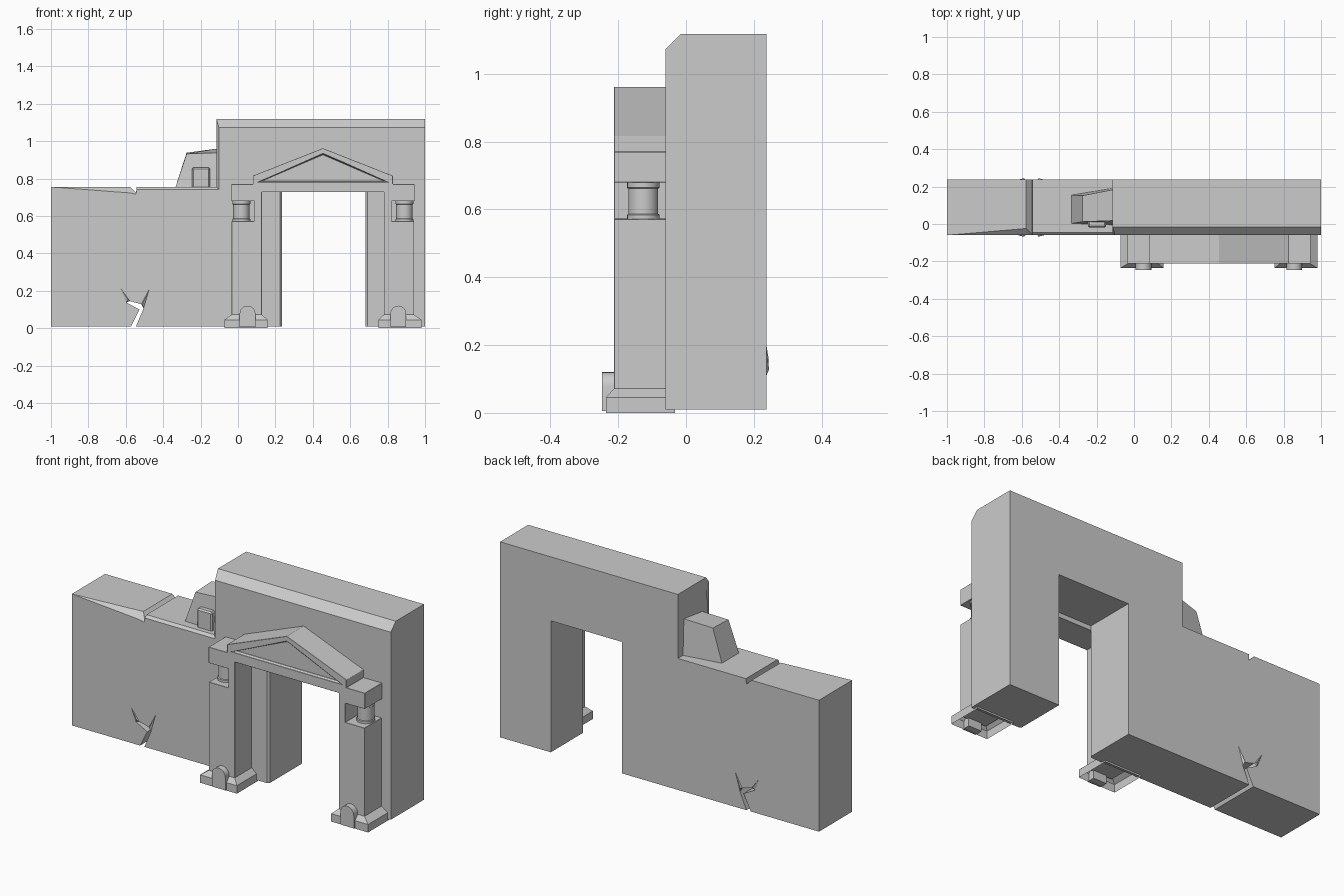
import bpy, bmesh, math

if "Cube" in bpy.data.objects:
    bpy.data.objects.remove(bpy.data.objects["Cube"])

MID = 0.454                      # mirror line of the portal
FRONT, BACK = -0.06, 0.237       # wall faces


def finish(name, bm, bevel=0.0, smooth=False):
    bmesh.ops.remove_doubles(bm, verts=bm.verts, dist=1e-5)
    bmesh.ops.recalc_face_normals(bm, faces=bm.faces)
    me = bpy.data.meshes.new(name)
    bm.to_mesh(me)
    bm.free()
    ob = bpy.data.objects.new(name, me)
    bpy.context.collection.objects.link(ob)
    if bevel:
        m = ob.modifiers.new("edge", 'BEVEL')
        m.width, m.segments, m.limit_method = bevel, 1, 'ANGLE'
    if smooth:
        bpy.ops.object.select_all(action='DESELECT')
        ob.select_set(True)
        bpy.context.view_layer.objects.active = ob
        bpy.ops.object.shade_smooth_by_angle(angle=math.radians(35))
    return ob


def loft(name, rings, capped=True, **kw):
    """Solid through equal-length rings of 3D points."""
    bm = bmesh.new()
    vs = [[bm.verts.new(p) for p in r] for r in rings]
    n = len(vs[0])
    for a, b in zip(vs, vs[1:]):
        for i in range(n):
            j = (i + 1) % n
            bm.faces.new((a[i], a[j], b[j], b[i]))
    if capped:
        bm.faces.new(vs[0])
        bm.faces.new(vs[-1])
    return finish(name, bm, **kw)


def prism(name, pts, y0, y1, **kw):
    return loft(name, [[(x, y, z) for x, z in pts] for y in (y0, y1)], **kw)


def rect(x0, x1, y0, y1, z):
    return [(x0, y0, z), (x1, y0, z), (x1, y1, z), (x0, y1, z)]


# Wall outline with doorway and crack: x, z, front chamfer (dx, dz, dy)
wall = [
    (-1, .01, 0, 0, 0), (-1, .755, 0, 0, 0),
    (-.577, .755, 0, -.032, .036), (-.545, .724, 0, -.008, .006),
    (-.542, .755, 0, -.014, .014), (-.115, .755, .013, -.014, .014),
    (-.115, 1.118, .013, -.045, .045), (1, 1.118, 0, -.045, .045),
    (1, .01, 0, 0, 0), (.682, .01, .01, 0, .01),
    (.682, .755, .01, .01, .01), (.235, .755, -.01, .01, .01),
    (.235, .01, -.01, 0, .01),
    (-.545, .01, 0, 0, 0), (-.505, .105, 0, 0, 0),
    (-.474, .21, 0, 0, 0), (-.517, .128, 0, 0, 0),
    (-.578, .145, 0, 0, 0), (-.627, .212, 0, 0, 0),
    (-.598, .137, 0, 0, 0), (-.527, .1, 0, 0, 0), (-.572, .01, 0, 0, 0)]
loft("ruined_wall", [
    [(x + a, FRONT, z + b) for x, z, a, b, c in wall],
    [(x, FRONT + c, z) for x, z, a, b, c in wall],
    [(x, BACK, z) for x, z, a, b, c in wall]])

# Raised flakes over the two crack arms, front and back
arms = (((-.627, .212), (-.598, .137), (-.578, .145)),
        ((-.474, .21), (-.505, .105), (-.517, .128)))
for y, d in ((FRONT, -1), (BACK, 1)):
    for tip, a, b in arms:
        bm = bmesh.new()
        t, p, q = [bm.verts.new((x, y - d * .002, z)) for x, z in (tip, a, b)]
        o = bm.verts.new(((a[0] + b[0]) / 2, y + d * .008, (a[1] + b[1]) / 2 + .012))
        for f in ((t, p, q), (t, p, o), (p, q, o), (q, t, o)):
            bm.faces.new(f)
        finish("crack_flake", bm)

# Portal: both pilasters, lintel and pediment as one mirrored profile
half = [(.128, .728), (.128, .05), (-.034, .05), (-.034, .572), (.087, .572), (.087, .68),
        (-.036, .68), (-.036, .77), (.08, .77), (.08, .815)]
mir = [(2 * MID - x, z) for x, z in half]
portal = prism("portal_frame", half + [(MID, .962)] + mir[::-1], -.212, -.05)

# Sunken triangle in the pediment, with sloping rim
cut = loft("pediment_cutter", [
    [(MID - w, y, z0), (MID, y, z1), (MID + w, y, z0)]
    for w, y, z0, z1 in ((.352, -.22, .779, .937), (.33, -.195, .786, .928))])
cut.hide_render = True
cut.hide_viewport = True
m = portal.modifiers.new("recess", 'BOOLEAN')
m.object, m.operation, m.solver = cut, 'DIFFERENCE', 'EXACT'
b = portal.modifiers.new("edge", 'BEVEL')
b.width, b.segments, b.limit_method = .004, 1, 'ANGLE'

for side, s in (("left", 1), ("right", -1)):
    def mx(x):
        return x if s == 1 else 2 * MID - x

    # Stepped plinth under the pilaster, open underneath
    loft(side + "_plinth", [
        [(mx(x), y, z) for x, y, z in rect(*r)] for r in (
            (-.073, .158, -.236, -.033, 0), (-.073, .158, -.236, -.033, .045),
            (-.034, .128, -.212, -.05, .072))], capped=False)

    # Round-topped stone on the plinth
    arch = [(mx(.009), .005)]
    for i in range(13):
        t = math.pi * (1 - i / 12)
        arch.append((mx(.051 + .042 * math.cos(t)), .078 + .042 * math.sin(t)))
    arch.append((mx(.093), .005))
    prism(side + "_plinth_stone", arch, -.247, -.2, smooth=True)

    # Small turned column in the corner gap
    prof = [(.048, .57), (.048, .584), (.044, .587), (.044, .661), (.048, .664), (.048, .682)]
    loft(side + "_colonnette", [
        [(mx(.018) + r * math.cos(k * math.tau / 24), -.126 + r * math.sin(k * math.tau / 24), z)
         for k in range(24)] for r, z in prof], smooth=True)

# Sloped buttress on top of the low wall
loft("buttress", [
    [(-.337, .002, .745), (-.11, -.006, .745), (-.11, .192, .745), (-.337, .155, .745)],
    [(-.275, .012, .932), (-.11, .018, .938), (-.11, .184, .96), (-.275, .152, .938)]])
loft("buttress_block", [rect(-.246, -.15, -.02, .03, z) for z in (.745, .86)], bevel=.008)
